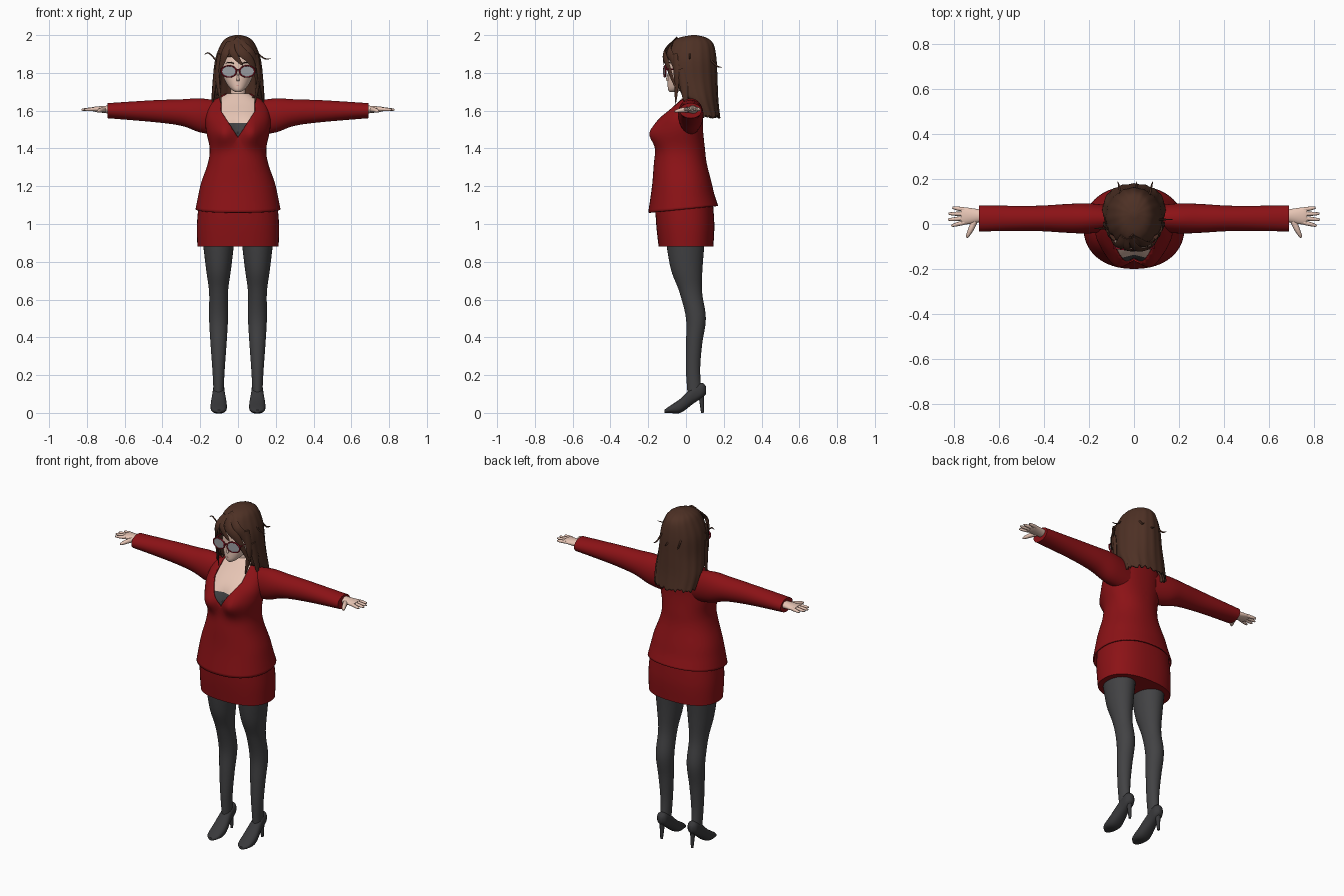
import bpy, bmesh, math
from mathutils import Vector

default_cube = bpy.data.objects.get("Cube")
if default_cube:
    bpy.data.objects.remove(default_cube, do_unlink=True)


def material(name, red, green, blue):
    mat = bpy.data.materials.new(name)
    mat.use_nodes = True
    color = (red, green, blue, 1)
    mat.diffuse_color = color
    mat.node_tree.nodes["Principled BSDF"].inputs["Base Color"].default_value = color
    return mat


RED = material("suit red", .26, .006, .008)
SKIN = material("skin", .8, .56, .46)
HAIR = material("brown hair", .075, .03, .018)
STOCKING = material("stocking grey", .055, .055, .058)
SHOE = material("shoe grey", .04, .04, .043)
LENS = material("lens grey", .33, .34, .36)
FRAME = material("frame red", .3, .008, .02)
LIP = material("lip pink", .5, .18, .16)


def spline(rows, steps):
    """Smooth interpolation through tuples of any length."""
    result = []
    last = len(rows) - 1
    for i in range(last):
        before, start, end, after = (rows[max(0, min(last, i + j))] for j in (-1, 0, 1, 2))
        for step in range(steps):
            t = step / steps
            result.append([q + t / 2 * (r - p + t * (2 * p - 5 * q + 4 * r - s + t * (3 * (q - r) + s - p)))
                           for p, q, r, s in zip(before, start, end, after)])
    return result + [list(rows[-1])]


def finish(ob):
    bpy.ops.object.select_all(action="DESELECT")
    ob.select_set(True)
    bpy.context.view_layer.objects.active = ob
    bpy.ops.object.shade_smooth_by_angle(angle=math.radians(50))


def join_rings(name, rings, mats, caps=True, edit=None):
    """Bridge rings of points into a smooth shaded object."""
    bm = bmesh.new()
    loops = [[bm.verts.new(point) for point in ring] for ring in rings]
    for lower, upper in zip(loops, loops[1:]):
        for i in range(len(lower)):
            bm.faces.new((lower[i - 1], lower[i], upper[i], upper[i - 1]))
    if caps:
        bm.faces.new(loops[0])
        bm.faces.new(loops[-1])
    bmesh.ops.recalc_face_normals(bm, faces=bm.faces)
    if edit:
        edit(bm)
    mesh = bpy.data.meshes.new(name)
    bm.to_mesh(mesh)
    bm.free()
    for mat in mats:
        mesh.materials.append(mat)
    ob = bpy.data.objects.new(name, mesh)
    bpy.context.collection.objects.link(ob)
    finish(ob)
    return ob


def loft(name, rows, mats, axis="Z", side=1, center=0, sides=32, power=2, move=None, **options):
    """Rows are (position on the axis, half width, low edge, high edge)."""
    rings = []
    for t, half, low, high in spline(rows, 6):
        ring = []
        for i in range(sides):
            angle = math.tau * i / sides
            c, s = math.cos(angle), math.sin(angle)
            u = center + half * math.copysign(abs(c) ** (2 / power), c)
            v = (low + high) / 2 + (high - low) / 2 * math.copysign(abs(s) ** (2 / power), s)
            x, y, z = {"Z": (u, v, t), "X": (t, u, v), "Y": (u, t, v)}[axis]
            point = Vector((x * side, y, z))
            ring.append(move(point, i) if move else point)
        rings.append(ring)
    return join_rings(name, rings, mats, **options)


def sweep(name, points, width, mat, flat=1, side=1, up=None, tip=.05, taper=3):
    """Strand along a smooth path, narrowing to its tip; flat thins it outwards."""
    path = [Vector(p) for p in spline(points, 6)]
    last = len(path) - 1
    rings = []
    for i, center in enumerate(path):
        tangent = (path[min(last, i + 1)] - path[max(0, i - 1)]).normalized()
        outward = Vector(up or (center.x, center.y - .03, .02))
        across = tangent.cross(outward).normalized()
        outward = across.cross(tangent)
        radius = width * (1 - (1 - tip) * (i / last) ** taper)
        ring = []
        for j in range(8):
            angle = math.tau * j / 8
            p = center + radius * (across * math.cos(angle) + outward * flat * math.sin(angle))
            ring.append(Vector((p.x * side, p.y, p.z)))
        rings.append(ring)
    join_rings(name, rings, [mat])


def slice_mesh(bm, point, normal):
    bmesh.ops.bisect_plane(bm, geom=bm.verts[:] + bm.edges[:] + bm.faces[:], plane_co=point, plane_no=normal)


def delete_where(bm, rule):
    doomed = [face for face in bm.faces if rule(face, face.calc_center_median())]
    bmesh.ops.delete(bm, geom=doomed, context="FACES")


# Jacket with bust, slanted hem and a neckline cut out
def shape_torso(p, i):
    if p.y < 0:
        lobe = math.exp(-((abs(p.x) - .075) / .06) ** 2 - ((p.z - 1.48) / .065) ** 2)
        p.y -= lobe * min(.05, -p.y / 2)
    p.z += max(0, 1 - (p.z - 1.06) / .1) * (p.y + .2) / 10
    return p


def cut_neckline(bm):
    for side in (1, -1):
        slice_mesh(bm, (0, 0, 1.46), (side, 0, -.65))
        slice_mesh(bm, (side * .09, 0, 0), (1, 0, 0))
    delete_where(bm, lambda face, c: c.y < .02 and abs(c.x) < min(.65 * (c.z - 1.46), .09))


torso = [(1.06, .225, -.2, .17), (1.2, .2, -.18, .14), (1.32, .16, -.17, .11), (1.4, .15, -.16, .1),
         (1.5, .17, -.15, .09), (1.57, .17, -.13, .09), (1.64, .145, -.06, .09), (1.69, .07, -.01, .085)]
jacket = loft("jacket", torso, [RED], sides=64, power=2.2, move=shape_torso, caps=False, edit=cut_neckline)
jacket.modifiers.new("cloth", "SOLIDIFY").thickness = .008


# Chest and camisole inside the jacket
def paint_camisole(bm):
    top = 1.535
    slice_mesh(bm, (0, 0, top), (0, 0, 1))
    for face in bm.faces:
        face.material_index = int(face.calc_center_median().z < top)


inset = .012
chest = [(z, half - inset, front + inset, back - inset) for z, half, front, back in torso[3:]]
loft("chest", chest, [SKIN, STOCKING], sides=48, power=2.2, move=shape_torso, edit=paint_camisole)
loft("neck", [(1.62, .06, -.04, .08), (1.68, .04, 0, .075), (1.76, .04, 0, .075)], [SKIN])

# Skirt
loft("skirt", [(.88, .215, -.145, .145), (1, .217, -.158, .15), (1.14, .205, -.165, .14)], [RED],
     sides=48, power=2.4)

for side, label in ((1, "left"), (-1, "right")):
    # Arms and hands
    loft(label + "_sleeve", [(.09, .055, 1.47, 1.65), (.2, .067, 1.485, 1.665), (.3, .064, 1.52, 1.66),
                             (.45, .056, 1.54, 1.655), (.69, .058, 1.56, 1.64)], [RED], "X", side, center=.025)
    loft(label + "_palm", [(.67, .026, 1.583, 1.628), (.75, .038, 1.593, 1.622), (.772, .034, 1.598, 1.618)],
         [SKIN], "X", side, center=.036)
    for i, finger in enumerate(("index", "middle", "ring", "little")):
        reach = .83 - .008 * (i - 1.4) ** 2
        sweep(f"{label}_{finger}_finger", [(.755, .007 + .019 * i, 1.608), (reach, .027 * i - .008, 1.605)],
              .01, SKIN, side=side, up=(0, 0, 1), tip=.4)
    sweep(label + "_thumb", [(.705, .025, 1.605), (.725, -.02, 1.603), (.745, -.06, 1.595)],
          .014, SKIN, side=side, tip=.3)

    # Legs, shoes and heels
    loft(label + "_leg", [(.08, .025, .01, .085), (.22, .032, 0, .075), (.36, .042, 0, .085), (.5, .05, 0, .105),
                          (.64, .05, -.035, .085), (.76, .066, -.08, .087), (.92, .085, -.108, .1)],
         [STOCKING], side=side, center=.103)
    loft(label + "_shoe", [(-.115, .015, 0, .016), (-.09, .037, 0, .034), (-.03, .043, 0, .075),
                           (.04, .033, .05, .14), (.085, .03, .08, .158), (.106, .014, .1, .14)],
         [SHOE], "Y", side, center=.102, power=2.4)
    sweep(label + "_heel", [(.102, .08, .11), (.102, .087, 0)], .024, SHOE, side=side, tip=.3, taper=.5)

    # Glasses and eyebrows
    bpy.ops.mesh.primitive_cylinder_add(vertices=32, radius=.039, depth=.004)
    lens = bpy.context.object
    bpy.ops.mesh.primitive_torus_add(major_segments=32, minor_segments=8, major_radius=.04, minor_radius=.0045)
    rim = bpy.context.object
    for ob, part, mat in ((lens, "_lens", LENS), (rim, "_rim", FRAME)):
        ob.name = label + part
        ob.location = (.048 * side, -.112, 1.808)
        ob.rotation_euler = (math.pi / 2, 0, side * .12)
        ob.scale.y = .75
        ob.data.materials.append(mat)
        finish(ob)
    sweep(label + "_temple", [(.087, -.107, 1.82), (.092, -.05, 1.82), (.09, .02, 1.82)], .004, FRAME,
          side=side, tip=1)
    sweep(label + "_eyebrow", [(.022, -.094, 1.85), (.045, -.092, 1.856), (.068, -.076, 1.85)], .003, HAIR, side=side)

sweep("glasses_bridge", [(-.014, -.116, 1.815), (0, -.118, 1.818), (.014, -.116, 1.815)], .004, FRAME,
      up=(0, 0, 1), tip=1)

# Head and face
loft("head", [(1.698, .012, -.085, -.05), (1.71, .032, -.094, -.02), (1.735, .055, -.097, .04),
              (1.78, .077, -.096, .1), (1.86, .088, -.093, .13), (1.93, .075, -.07, .12), (1.965, .04, -.03, .08)],
     [SKIN])
sweep("nose", [(0, -.1, 1.758), (0, -.098, 1.775), (0, -.09, 1.81)], .007, SKIN)
sweep("mouth", [(-.018, -.089, 1.732), (0, -.096, 1.731), (.018, -.089, 1.732)], .002, LIP, tip=.5)


# Hair shell, open around the face, with ragged ends
def ragged(p, i):
    low = max(0, min(1, (1.68 - p.z) * 9))
    p.z += low * (.01 + .01 * math.sin(i * i) + max(0, .09 - p.y) * .8)
    groove = 1 + .012 * math.cos(i * math.pi / 2)
    return Vector((p.x * groove, p.y * groove, p.z))


def open_face(bm):
    delete_where(bm, lambda face, c: c.z < 1.885 and (
        c.y < max(0, 1.72 - c.z) * .8 - .045 or len(face.verts) > 4))


shell = loft("hair_shell", [(2, .015, .03, .055), (1.985, .06, -.04, .11), (1.95, .09, -.085, .145),
                            (1.87, .12, -.11, .16), (1.76, .13, -.1, .165), (1.65, .14, -.045, .17),
                            (1.56, .13, .02, .18)], [HAIR], sides=64, move=ragged, edit=open_face)
shell.modifiers.new("thickness", "SOLIDIFY").thickness = .01

# Fringe locks sweeping from the parting
for name, width, points in (
        ("long_fringe", .026, [(-.03, -.06, 1.96), (.02, -.112, 1.91), (.075, -.1, 1.85), (.11, -.055, 1.72)]),
        ("upper_fringe", .028, [(-.02, -.05, 1.97), (.05, -.09, 1.92), (.09, -.07, 1.87), (.112, -.045, 1.78)]),
        ("short_fringe", .022, [(-.04, -.06, 1.96), (-.03, -.112, 1.91), (.025, -.117, 1.84)]),
        ("swept_fringe", .025, [(-.04, -.06, 1.96), (-.07, -.1, 1.9), (-.103, -.065, 1.79)])):
    sweep(name, points, width, HAIR, flat=.3)
for side, label in ((1, "left"), (-1, "right")):
    sweep(label + "_front_lock", [(.095, -.06, 1.9), (.11, -.05, 1.78), (.088, -.055, 1.635)], .02, HAIR, .4, side)
    sweep(label + "_side_lock", [(.115, -.03, 1.82), (.127, -.01, 1.72), (.135, 0, 1.625)], .024, HAIR, .4, side)

# Loose strands
sweep("right_flyaway", [(-.11, -.02, 1.86), (-.155, -.02, 1.905), (-.178, -.02, 1.895)], .004, HAIR)
sweep("left_flyaway", [(.11, .02, 1.9), (.14, .02, 1.876), (.176, .02, 1.875)], .004, HAIR)
for name, x in (("right", -.06), ("middle", .01), ("left", .07)):
    sweep(name + "_back_flyaway", [(x, .13, 1.87), (x * 1.1, .165, 1.835), (x * 1.2, .19, 1.83)], .005, HAIR)
